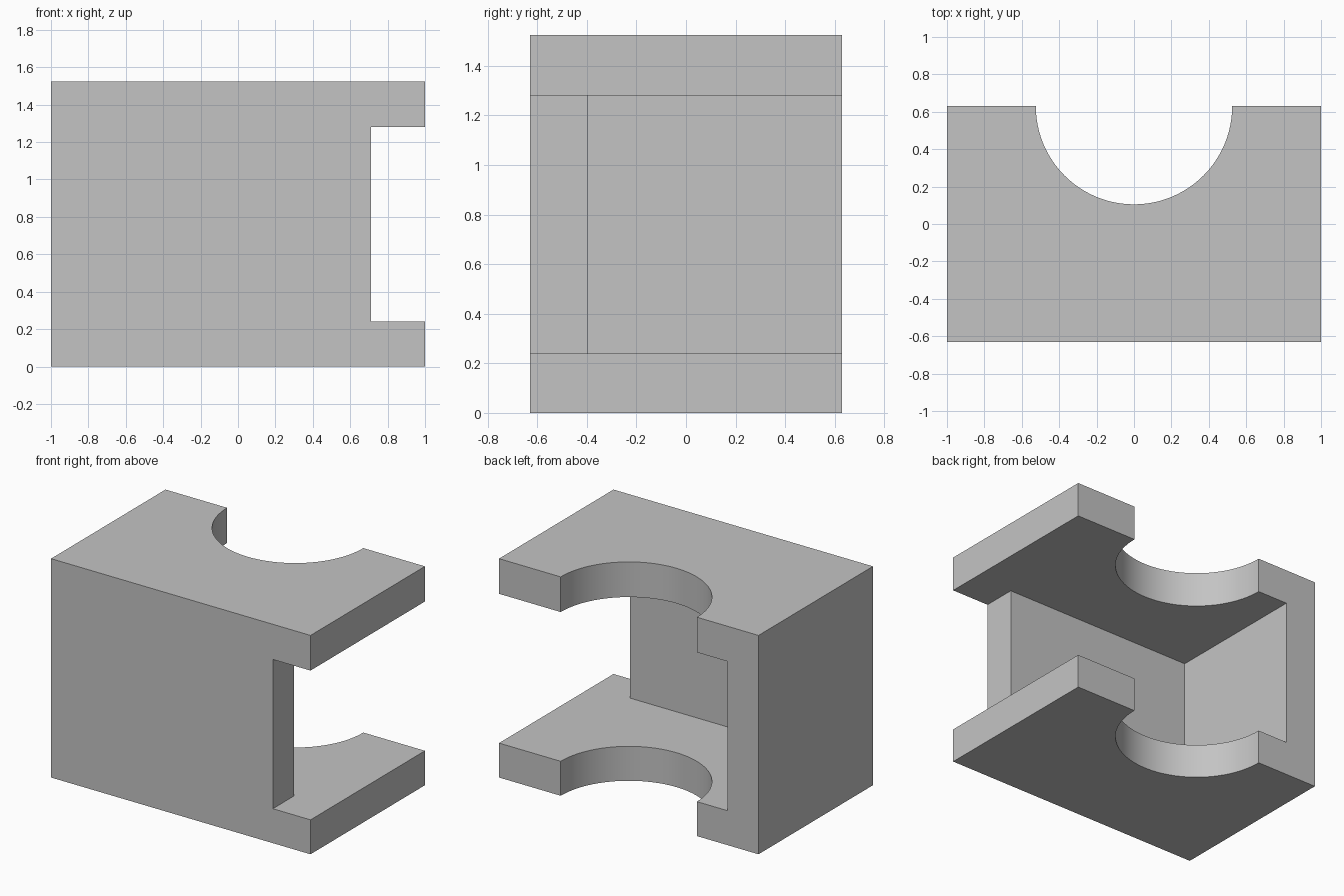
import bpy
import bmesh
from math import cos, sin, tau

HALF_W, HALF_D, HEIGHT = 1.0, 0.63, 1.525
PLATE_LOW, PLATE_HIGH = 0.24, 1.28
WALL_X, WALL_Y, FRONT_END = -0.76, -0.395, 0.71
RADIUS = 0.525
OUT = 1.3  # how far the cutters reach outside the block

old = bpy.data.objects.get("Cube")
if old:
    bpy.data.objects.remove(old, do_unlink=True)

grey = bpy.data.materials.new("light grey")
grey.use_nodes = True
colour = (0.55, 0.55, 0.55, 1)
grey.diffuse_color = colour
grey.node_tree.nodes["Principled BSDF"].inputs["Base Color"].default_value = colour


def prism(name, outline, bottom, top):
    """Extrude a plan outline from bottom to top."""
    bm = bmesh.new()
    face = bm.faces.new([bm.verts.new((x, y, bottom)) for x, y in outline])
    grown = bmesh.ops.extrude_face_region(bm, geom=[face])["geom"]
    verts = [v for v in grown if isinstance(v, bmesh.types.BMVert)]
    bmesh.ops.translate(bm, verts=verts, vec=(0, 0, top - bottom))
    bmesh.ops.recalc_face_normals(bm, faces=bm.faces)
    mesh = bpy.data.meshes.new(name)
    bm.to_mesh(mesh)
    bm.free()
    mesh.materials.append(grey)
    obj = bpy.data.objects.new(name, mesh)
    bpy.context.collection.objects.link(obj)
    return obj


# Solid block
block = prism("bracket_body", [(-HALF_W, -HALF_D), (HALF_W, -HALF_D),
                               (HALF_W, HALF_D), (-HALF_W, HALF_D)], 0, HEIGHT)

# Space between the plates, opening past the short front wall
pocket = prism("pocket_cutter", [(WALL_X, WALL_Y), (FRONT_END, WALL_Y),
                                 (FRONT_END, -OUT), (OUT, -OUT),
                                 (OUT, OUT), (WALL_X, OUT)], PLATE_LOW, PLATE_HIGH)

# Half-round notch through both plates
SIDES = 96
circle = [(RADIUS * cos(tau * i / SIDES), HALF_D + RADIUS * sin(tau * i / SIDES))
          for i in range(SIDES)]
notch = prism("notch_cutter", circle, -0.2, HEIGHT + 0.2)

# Cut the block, then discard the cutters
bpy.ops.object.select_all(action="DESELECT")
bpy.context.view_layer.objects.active = block
block.select_set(True)
for cutter in (pocket, notch):
    cutter.hide_render = True
    cut = block.modifiers.new("cut", "BOOLEAN")
    cut.operation = "DIFFERENCE"
    cut.solver = "EXACT"
    cut.object = cutter
    bpy.ops.object.modifier_apply(modifier=cut.name)
    bpy.data.objects.remove(cutter, do_unlink=True)

# Smooth the notch, keep the corners sharp
bpy.ops.object.shade_smooth_by_angle()
